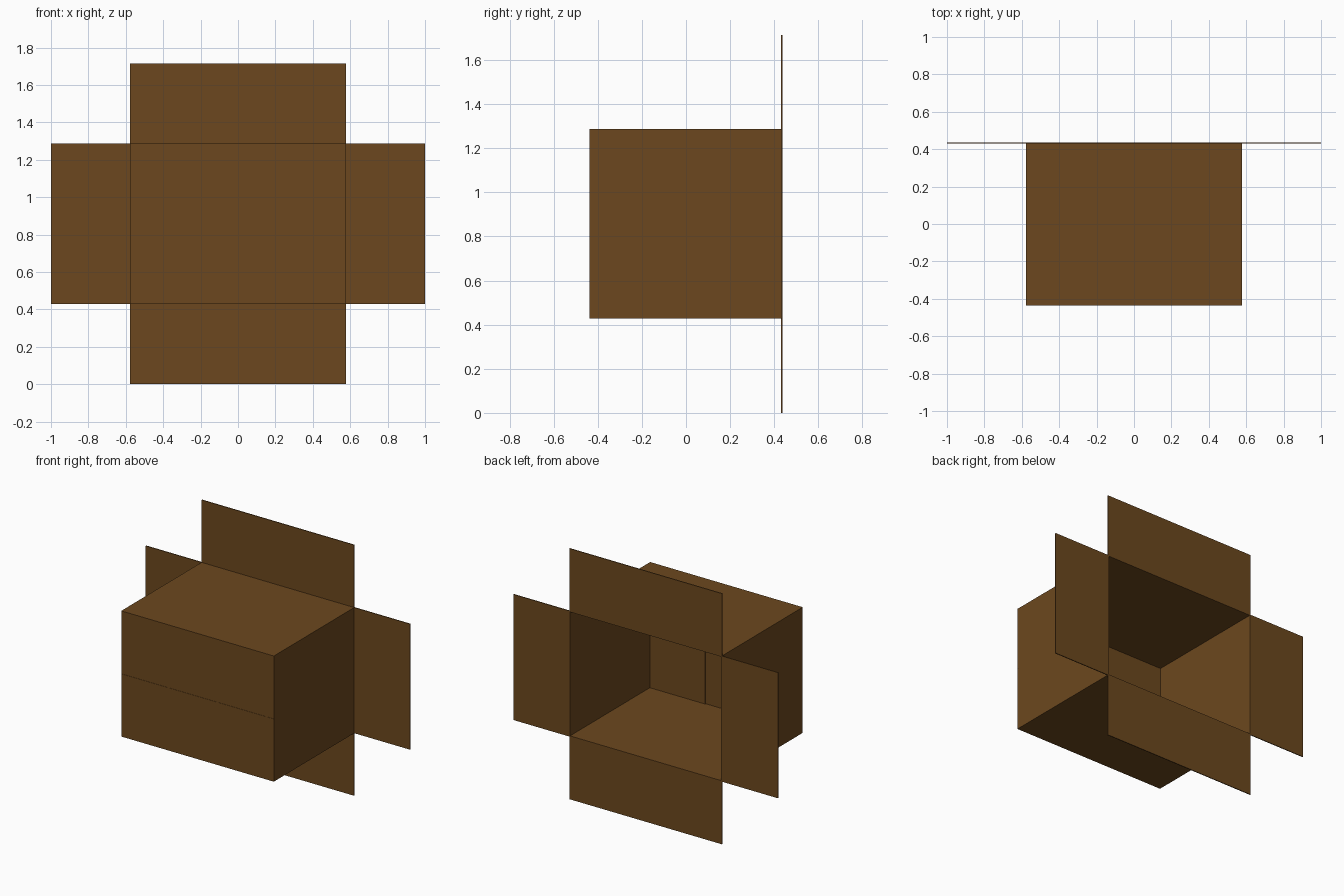
import bpy

if "Cube" in bpy.data.objects:
    bpy.data.objects.remove(bpy.data.objects["Cube"])

T = 0.006                     # card thickness
W, D = 0.577, 0.437           # half width, half depth
Z0, Z1 = 0.428, 1.287         # underside and top of the box body
ZM, ZTOP = 0.857, 1.714       # mid height, overall height
FLAP = 0.423                  # side flap length

card = bpy.data.materials.new("cardboard")
card.diffuse_color = (0.15, 0.064, 0.013, 1)
card.use_nodes = True
card.node_tree.nodes["Principled BSDF"].inputs["Base Color"].default_value = card.diffuse_color


def panel(name, x, y, z):
    """Thin flat sheet spanning the given (min, max) ranges."""
    spans = (x, y, z)
    bpy.ops.mesh.primitive_cube_add(size=1, location=[(a + b) / 2 for a, b in spans])
    ob = bpy.context.object
    ob.name = name
    ob.scale = [b - a for a, b in spans]
    bpy.ops.object.transform_apply(location=False, rotation=False, scale=True)
    ob.data.materials.append(card)
    return ob


def side_range(s, a, b):
    return tuple(sorted((s * a, s * b)))


# Four walls of the sleeve
panel("top_wall", (-W, W), (-D + T, D), (Z1 - T, Z1))
panel("bottom_wall", (-W, W), (-D + T, D), (Z0, Z0 + T))
for s, side in ((-1, "left"), (1, "right")):
    panel(side + "_wall", side_range(s, W - T, W), (-D + T, D), (Z0 + T, Z1 - T))
    # Open flap folded outward at the back
    panel(side + "_open_flap", side_range(s, W, 1.0), (D - T, D), (Z0, Z1))
    # Closed inner flap behind the front
    panel(side + "_inner_flap", side_range(s, W - FLAP, W - T),
          (-D + T, -D + 2 * T), (Z0 + T, Z1 - T))

# Open flaps above and below the opening
panel("upper_open_flap", (-W, W), (D - T, D), (Z1, ZTOP))
panel("lower_open_flap", (-W, W), (D - T, D), (0, Z0))

# Closed outer flaps meeting along the middle of the front
panel("upper_closed_flap", (-W, W), (-D, -D + T), (ZM + 0.0005, Z1))
panel("lower_closed_flap", (-W, W), (-D, -D + T), (Z0, ZM - 0.0005))
